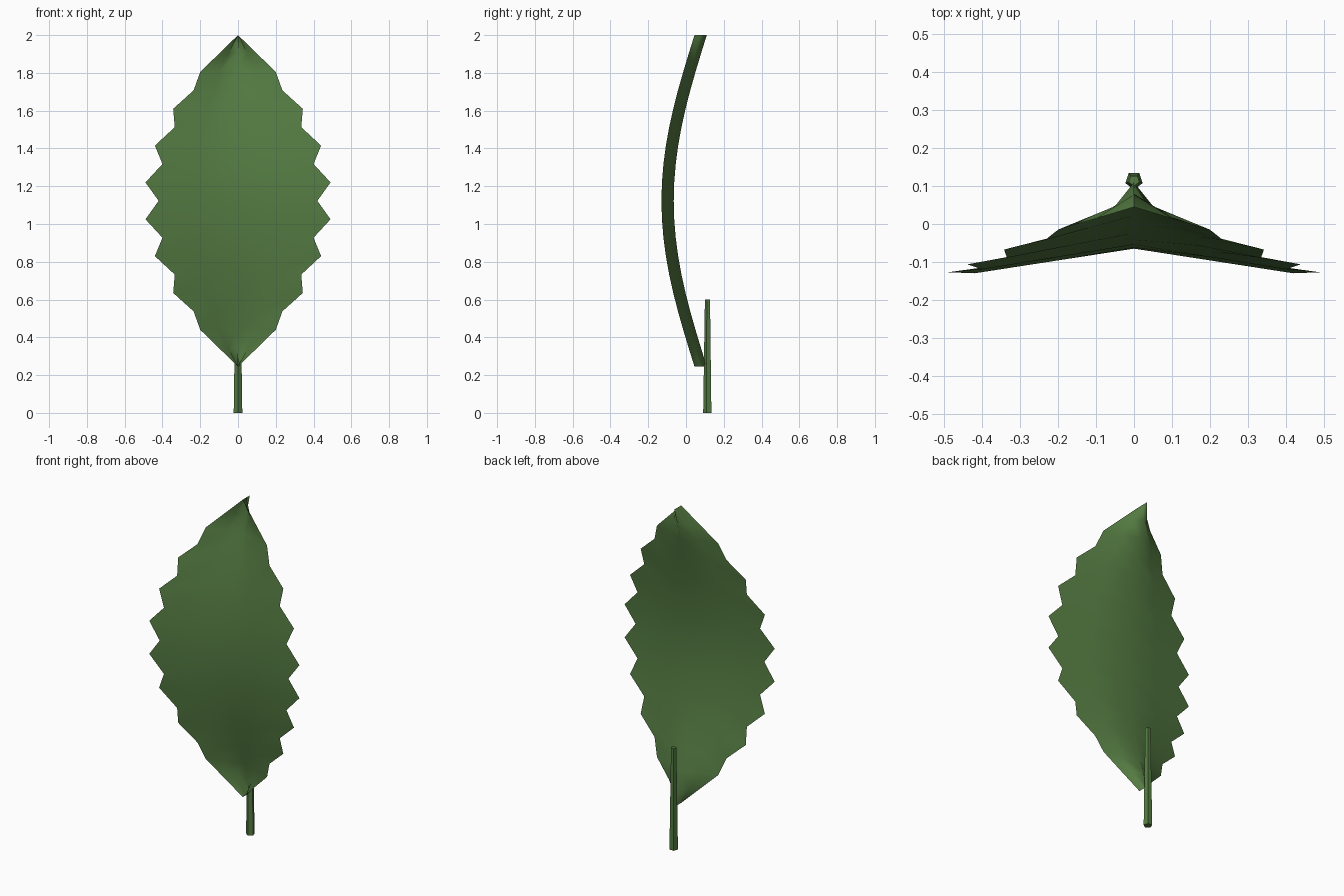
import bpy, bmesh
from math import sin, pi, radians

if "Cube" in bpy.data.objects:
    bpy.data.objects.remove(bpy.data.objects["Cube"])

green = bpy.data.materials.new("leaf_green")
green.diffuse_color = (0.09, 0.2, 0.055, 1)
green.use_nodes = True
green.node_tree.nodes["Principled BSDF"].inputs["Base Color"].default_value = green.diffuse_color

# Leaf blade: serrated half widths from tip to middle, mirrored end to end
half = [0, 0.1, 0.2, 0.235, 0.343, 0.335, 0.44, 0.4, 0.49, 0.42]
widths = half + half[-2::-1]
columns = [-1, -0.5, 0, 0.5, 1]
n = len(widths) - 1

bm = bmesh.new()
grid = []
for i, w in enumerate(widths):
    t = i / n
    spine = 0.11 - 0.175 * sin(pi * t)      # lengthwise bow
    z = 0.245 + 1.755 * t
    grid.append([bm.verts.new((w * u, spine - 0.065 * abs(u), z)) for u in columns])
for a, b in zip(grid, grid[1:]):
    for j in range(len(columns) - 1):
        bm.faces.new((a[j], a[j + 1], b[j + 1], b[j]))
for f in bm.faces:
    f.smooth = True
mesh = bpy.data.meshes.new("leaf_blade")
bm.to_mesh(mesh)
bm.free()
blade = bpy.data.objects.new("leaf_blade", mesh)
bpy.context.collection.objects.link(blade)
mesh.materials.append(green)

# Stem: tapered five-sided stalk behind the blade, one corner facing forward
bpy.ops.mesh.primitive_cone_add(vertices=5, radius1=0.024, radius2=0.015,
                                depth=0.6, location=(0, 0.115, 0.3),
                                rotation=(0, 0, radians(180)))
stem = bpy.context.object
stem.name = "stem"
stem.data.materials.append(green)
bpy.ops.object.shade_smooth_by_angle(angle=radians(30))
